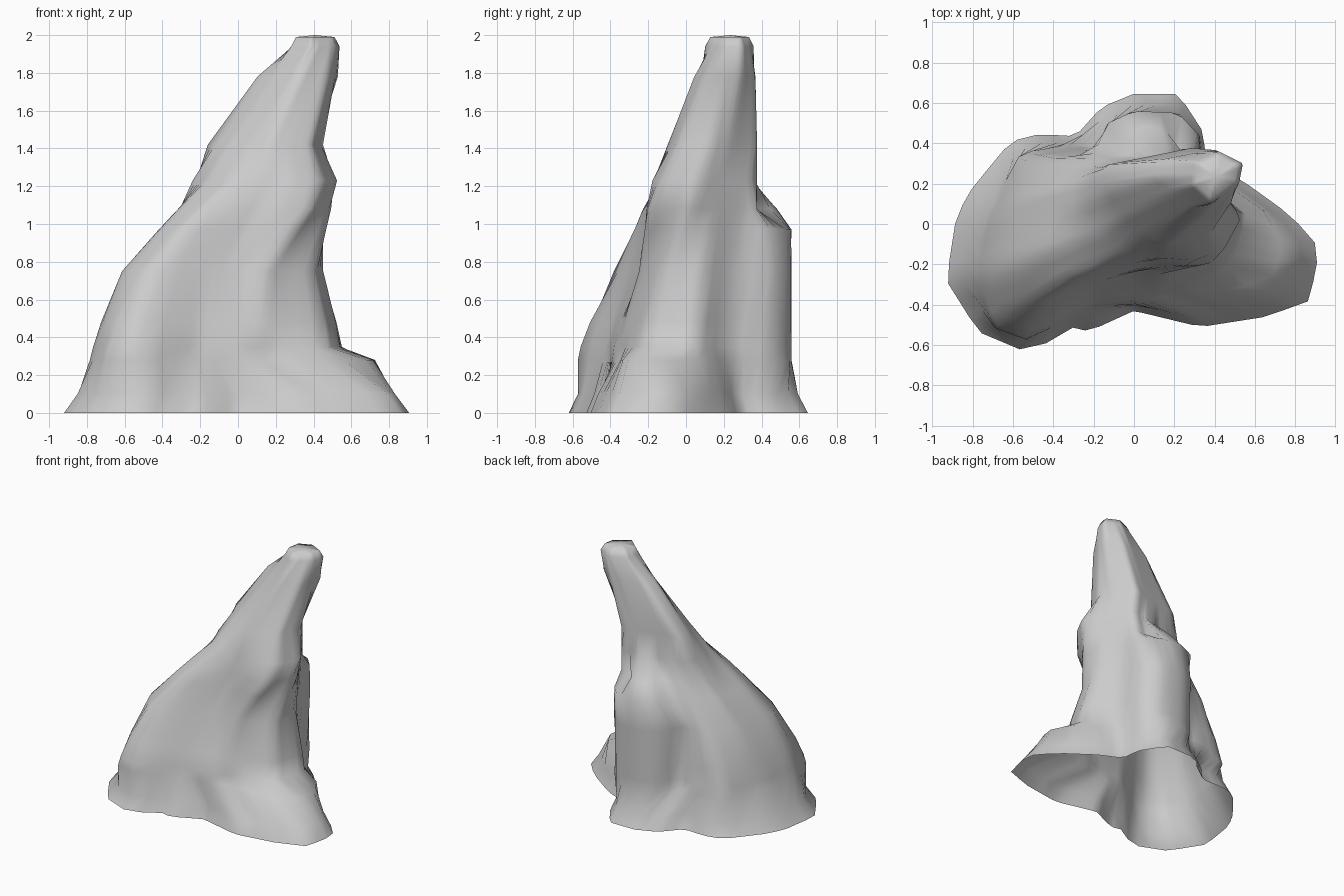
import bpy, bmesh
from math import cos, sin, tau
from mathutils import Vector

SIDES = 60

cube = bpy.data.objects.get("Cube")
if cube:
    bpy.data.objects.remove(cube, do_unlink=True)


def outline(*coords):
    """Pair up x, y values into a closed outline."""
    return [Vector(pair) for pair in zip(coords[::2], coords[1::2])]


def reach(centre, direction, polygon):
    """Farthest distance from the centre to the polygon along a direction."""
    best = 0
    for start, end in zip(polygon, polygon[1:] + polygon[:1]):
        edge, offset = end - start, start - centre
        denominator = direction.cross(edge)
        if abs(denominator) < 1e-9:
            continue
        distance = offset.cross(edge) / denominator
        along = offset.cross(direction) / denominator
        if 0 <= along <= 1:
            best = max(best, distance)
    return best


def ring(*polygons):
    """Merge overlapping outlines into one ring of evenly turned points."""
    main = polygons[0]
    centre = Vector([(min(p[i] for p in main) + max(p[i] for p in main)) / 2
                     for i in range(2)])
    points = []
    for side in range(SIDES):
        direction = Vector((cos(tau * side / SIDES), sin(tau * side / SIDES)))
        points.append(centre + direction * max(reach(centre, direction, p) for p in polygons))
    return points


def mix(first, second, amount):
    return [a.lerp(b, amount) for a, b in zip(first, second)]


def scaled(points, factor):
    centre = sum(points, Vector((0, 0))) / len(points)
    return [centre.lerp(p, factor) for p in points]


# Spreading footprint on the ground
footprint = outline(-.93, -.28, -.88, .04, -.8, .18, -.61, .41, -.47, .445, -.29, .435,
                    -.16, .58, 0, .645, .22, .645, .34, .46, .36, .3, .53, .22,
                    .78, .04, .92, -.12, .87, -.38, .65, -.46, .33, -.51, 0, -.43,
                    -.23, -.535, -.28, -.5, -.52, -.64, -.77, -.535)

# Side masses that stop part way up
buttress = outline(.32, .25, .33, .43, .22, .55, 0, .56, -.13, .5, -.22, .3)
foot = outline(.45, .2, .65, .06, .73, -.1, .7, -.25, .5, -.33, .2, -.35)

# Main spire, from the broad lower body to the leaning tip
lower = outline(-.77, -.25, -.72, .02, -.55, .34, -.3, .38, .3, .33, .38, .2, .56, .04,
                .47, -.23, .03, -.38, -.22, -.41, -.52, -.56, -.68, -.5)
waist = outline(-.62, -.22, -.55, .14, -.38, .33, .3, .36, .35, .22, .46, .07,
                .4, -.13, .14, -.25, .02, -.23, -.3, -.33, -.48, -.39)
chest = outline(-.32, -.1, -.3, .2, -.15, .33, .3, .38, .5, .02,
                .38, -.2, .23, -.21, .1, -.18, -.2, -.23)
ledge = outline(-.24, .1, -.2, .27, .3, .38, .53, .03, .45, -.12,
                .3, -.18, 0, -.16, -.16, -.06)
neck = outline(-.16, .2, -.15, .29, .3, .38, .45, .14, .38, -.05, .15, -.1, -.05, .03)
upper = outline(.1, .22, .14, .32, .4, .37, .53, .28, .48, .1, .34, .04)
tip = outline(.28, .19, .3, .31, .42, .36, .54, .3, .52, .2, .38, .1)

base = ring(footprint)
shoulder = mix(ring(waist), ring(chest), .65)
crown = ring(tip)
levels = [
    (0, base),
    (.1, scaled(base, .92)),
    (.28, ring(scaled(lower, 1.03), foot, buttress)),
    (.35, ring(lower, buttress)),
    (.48, ring(mix(ring(lower), ring(waist), .25), buttress)),
    (.75, ring(waist, buttress)),
    (.97, ring(shoulder, buttress)),
    (1.08, ring(chest, scaled(buttress, .4))),
    (1.23, ring(ledge)),
    (1.42, ring(neck)),
    (1.78, ring(upper)),
    (1.94, crown),
    (1.99, scaled(crown, .8)),
]

# Skin the rings, leaving the underside open
bm = bmesh.new()
rows = [[bm.verts.new((p.x, p.y, z)) for p in points] for z, points in levels]
for below, above in zip(rows, rows[1:]):
    for i in range(SIDES):
        j = (i + 1) % SIDES
        bm.faces.new((below[i], below[j], above[j], above[i]))

# Rounded summit
summit_point = sum((v.co for v in rows[-1]), Vector()) / SIDES
summit_point.z = 2
summit = bm.verts.new(summit_point)
for i in range(SIDES):
    bm.faces.new((rows[-1][i], rows[-1][(i + 1) % SIDES], summit))

for face in bm.faces:
    face.smooth = True
mesh = bpy.data.meshes.new("rock_spire")
bm.to_mesh(mesh)
bm.free()
rock = bpy.data.objects.new("rock_spire", mesh)
bpy.context.collection.objects.link(rock)

# Plain grey stone
stone = bpy.data.materials.new("grey_stone")
stone.use_nodes = True
grey = (.6, .6, .6, 1)
stone.diffuse_color = grey
stone.node_tree.nodes["Principled BSDF"].inputs["Base Color"].default_value = grey
mesh.materials.append(stone)
